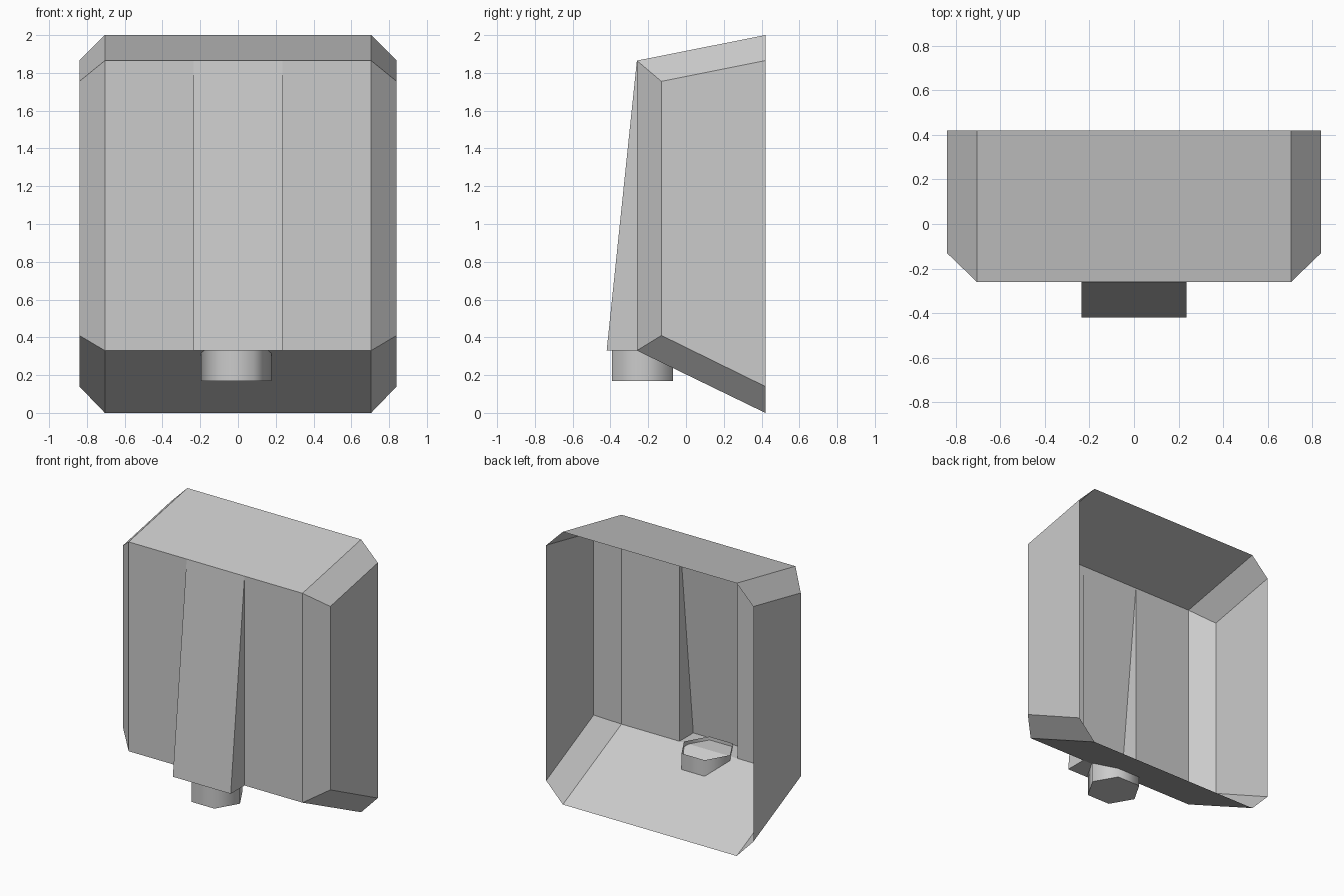
import bpy, bmesh, math

if "Cube" in bpy.data.objects:
    bpy.data.objects.remove(bpy.data.objects["Cube"])

W, WC = 0.84, 0.705          # half width, half width inside the chamfer
YF, YC, YB = -0.26, -0.13, 0.42
RAMP = 0.235                 # half width of the sloped centre panel


def half_mesh(name, points, faces):
    """Build the +x half from named points and mirror it across x = 0."""
    bm = bmesh.new()
    v = {k: bm.verts.new(p) for k, p in points.items()}
    for f in faces:
        bm.faces.new([v[k] for k in f])
    me = bpy.data.meshes.new(name)
    bm.to_mesh(me)
    bm.free()
    ob = bpy.data.objects.new(name, me)
    bpy.context.collection.objects.link(ob)
    m = ob.modifiers.new("mirror", "MIRROR")
    m.use_axis[0] = True
    m.use_clip = True
    return ob


# Open-backed housing: a = top edge ring, b = bottom edge ring
points = {}
for key, z_front, z_side, z_back, z_corner in (("a", 1.865, 1.755, 2.0, 1.865),
                                             ("b", 0.33, 0.41, 0.0, 0.14)):
    points[key + "0"] = (0, YF, z_front)
    points[key + "1"] = (RAMP, YF, z_front)
    points[key + "2"] = (WC, YF, z_front)
    points[key + "3"] = (W, YC, z_side)
    points[key + "4"] = (W, YB, z_corner)
    points[key + "5"] = (WC, YB, z_back)
    points[key + "6"] = (0, YB, z_back)
faces = [("b1", "b2", "a2", "a1"),      # front panel
         ("b2", "b3", "a3", "a2"),      # front chamfer
         ("b3", "b4", "a4", "a3")]      # side wall
for plate, corner in ((("0", "1", "2", "5", "6"), ("2", "3", "4", "5")),):
    faces.append(tuple("a" + i for i in plate))
    faces.append(tuple("a" + i for i in corner))
    faces.append(tuple("b" + i for i in reversed(plate)))
    faces.append(tuple("b" + i for i in reversed(corner)))
half_mesh("housing", points, faces)

# Sloped centre panel with triangular cheeks and a flat underside
ramp = {"t0": (0, YF, 1.865), "t1": (RAMP, YF, 1.865),
        "f0": (0, -0.42, 0.33), "f1": (RAMP, -0.42, 0.33),
        "r0": (0, YF, 0.33), "r1": (RAMP, YF, 0.33)}
half_mesh("sloped_panel", ramp, [("f0", "f1", "t1", "t0"),
                                 ("f1", "r1", "t1"),
                                 ("f0", "r0", "r1", "f1")])

# Six-sided spout through the floor, closed below and open above
bpy.ops.mesh.primitive_cylinder_add(vertices=6, radius=0.187, depth=0.185,
                                    location=(-0.01, -0.23, 0.2625),
                                    rotation=(0, 0, math.radians(30)))
spout = bpy.context.object
spout.name = "spout"
bm = bmesh.new()
bm.from_mesh(spout.data)
bmesh.ops.delete(bm, geom=[f for f in bm.faces if f.normal.z > 0.9], context="FACES_ONLY")
bm.to_mesh(spout.data)
bm.free()
bpy.ops.object.shade_smooth_by_angle(angle=math.radians(65))
